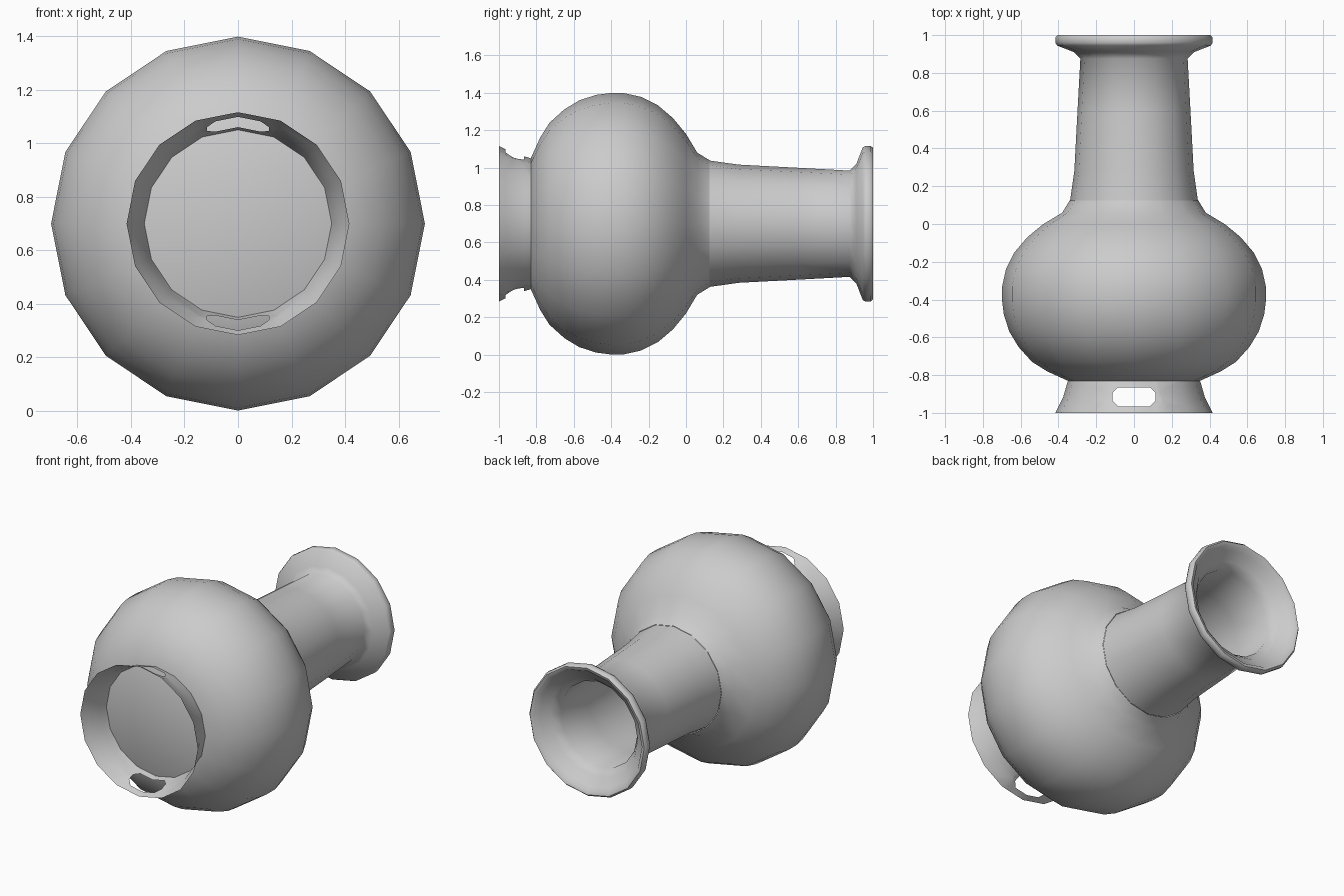
import bpy, bmesh, math
from mathutils import Vector

if "Cube" in bpy.data.objects:
    bpy.data.objects.remove(bpy.data.objects["Cube"])

SIDES = 16
AXIS_Z = 0.70


def lathe(name, profile, edit=None, angle=35):
    """Spin (y, radius) points around the horizontal axis of the lying vase."""
    bm = bmesh.new()
    rings = []
    for y, r in profile:
        if r == 0:
            rings.append([bm.verts.new((0, y, AXIS_Z))] * SIDES)
            continue
        rings.append([bm.verts.new((r * math.sin(2 * math.pi * i / SIDES), y,
                                    AXIS_Z + r * math.cos(2 * math.pi * i / SIDES)))
                      for i in range(SIDES)])
    for a, b in zip(rings, rings[1:]):
        for i in range(SIDES):
            j = (i + 1) % SIDES
            corners = list(dict.fromkeys((a[i], b[i], b[j], a[j])))
            bm.faces.new(corners)
    bm.normal_update()
    if edit:
        edit(bm)
    mesh = bpy.data.meshes.new(name)
    bm.to_mesh(mesh)
    bm.free()
    ob = bpy.data.objects.new(name, mesh)
    bpy.context.collection.objects.link(ob)
    bpy.ops.object.select_all(action='DESELECT')
    ob.select_set(True)
    bpy.context.view_layer.objects.active = ob
    bpy.ops.object.shade_smooth_by_angle(angle=math.radians(angle))
    return ob


def cut_slots(bm):
    """Cut a chamfered slot through the top and bottom of the foot."""
    w, h, c, mid = 0.115, 0.05, 0.03, -0.915
    planes = []
    for sx in (-1, 1):
        planes.append((Vector((sx * w, mid, 0)), Vector((sx, 0, 0))))
        planes.append((Vector((0, mid + sx * h, 0)), Vector((0, sx, 0))))
        for sy in (-1, 1):
            planes.append((Vector((sx * (w - c), mid + sy * h, 0)), Vector((sx, sy, 0))))
    for co, no in planes:
        bmesh.ops.bisect_plane(bm, geom=bm.verts[:] + bm.edges[:] + bm.faces[:],
                               dist=1e-5, plane_co=co, plane_no=no)
    inside = [f for f in bm.faces
              if all((f.calc_center_median() - co).dot(no) < 0 for co, no in planes)]
    bmesh.ops.delete(bm, geom=inside, context='FACES')


# Flared, hollow foot with two slots
lathe("foot", [(-1.0, 0.416), (-0.92, 0.376), (-0.83, 0.35)], cut_slots)

# Round belly, closed by a flat base
lathe("belly", [(-0.83, 0), (-0.83, 0.35), (-0.78, 0.46), (-0.73, 0.54), (-0.65, 0.612),
                (-0.57, 0.66), (-0.48, 0.689), (-0.41, 0.698), (-0.33, 0.698),
                (-0.24, 0.678), (-0.15, 0.633), (-0.07, 0.565), (0.0, 0.48),
                (0.06, 0.38), (0.125, 0.34)])

# Neck with a flared lip, folding over into the inner wall
lathe("neck", [(0.125, 0.338), (0.28, 0.316), (0.60, 0.299), (0.875, 0.284),
               (0.91, 0.318), (0.945, 0.408), (0.96, 0.416), (0.988, 0.416),
               (1.0, 0.405), (0.995, 0.385), (0.965, 0.365), (0.93, 0.31),
               (0.88, 0.271), (0.60, 0.284), (0.28, 0.302), (0.10, 0.325)], angle=50)
